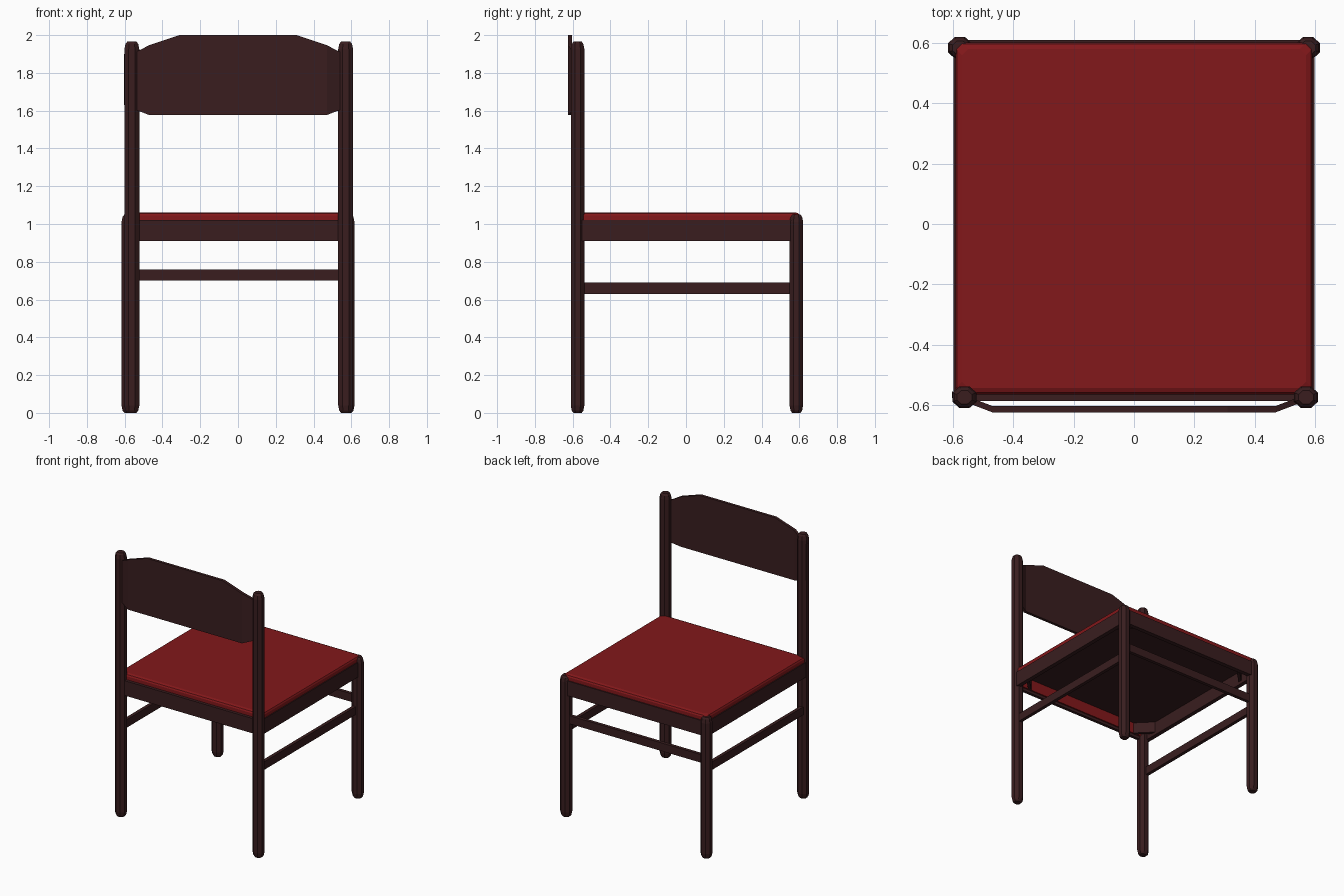
import bpy, bmesh, math
from mathutils import Vector

if "Cube" in bpy.data.objects:
    bpy.data.objects.remove(bpy.data.objects["Cube"])


def material(name, rgb):
    m = bpy.data.materials.new(name)
    m.diffuse_color = (*rgb, 1)
    m.use_nodes = True
    m.node_tree.nodes["Principled BSDF"].inputs["Base Color"].default_value = m.diffuse_color
    return m


WOOD = material("dark brown wood", (0.041, 0.0125, 0.0135))
RED = material("red upholstery", (0.225, 0.009, 0.0105))


def finish(name, bm, mat):
    bmesh.ops.recalc_face_normals(bm, faces=bm.faces)
    me = bpy.data.meshes.new(name)
    bm.to_mesh(me)
    bm.free()
    me.materials.append(mat)
    ob = bpy.data.objects.new(name, me)
    bpy.context.collection.objects.link(ob)
    return ob


def loft(name, rings, mat):
    """Skin a list of closed rings and cap both ends."""
    bm = bmesh.new()
    vs = [[bm.verts.new(p) for p in r] for r in rings]
    n = len(vs[0])
    for a, b in zip(vs, vs[1:]):
        for i in range(n):
            j = (i + 1) % n
            bm.faces.new((a[i], a[j], b[j], b[i]))
    bm.faces.new(vs[0][::-1])
    bm.faces.new(vs[-1])
    return finish(name, bm, mat)


def box(name, lo, hi, mat):
    bm = bmesh.new()
    bmesh.ops.create_cube(bm, size=1)
    lo, hi = Vector(lo), Vector(hi)
    for v in bm.verts:
        v.co = Vector([lo[k] + (v.co[k] + 0.5) * (hi[k] - lo[k]) for k in range(3)])
    return finish(name, bm, mat)


def leg(name, x, y, h):
    """Eight-sided post with narrowed ends."""
    rings = []
    for z, s in ((0, 0.62), (0.012, 0.85), (0.04, 1), (h - 0.04, 1), (h - 0.012, 0.85), (h, 0.62)):
        rings.append([(x + 0.043 * s * math.cos(math.pi / 8 + k * math.pi / 4),
                       y + 0.039 * s * math.sin(math.pi / 8 + k * math.pi / 4), z)
                      for k in range(8)])
    return loft(name, rings, WOOD)


# posts, legs, side rails, side aprons and corner blocks, mirrored left and right
for s, side in ((-1, "left"), (1, "right")):
    leg(side + "_back_post", s * 0.566 + 0.004, -0.574, 1.965)
    leg(side + "_leg", s * 0.577, 0.584, 1.05)
    xs = sorted((s * 0.56, s * 0.585))
    box(side + "_rail", (xs[0], -0.56, 0.63), (xs[1], 0.57, 0.69), WOOD)
    xs = sorted((s * 0.568, s * 0.599))
    box(side + "_apron", (xs[0], -0.56, 0.91), (xs[1], 0.58, 1.02), WOOD)
    for t, end in ((-1, "backrest"), (1, "open")):
        plan = [(0.565, 0.45), (0.565, 0.48), (0.48, 0.565), (0.45, 0.565)]
        loft(f"{side}_{end}_corner_block",
             [[(s * x, t * y, z) for x, y in plan] for z in (0.93, 1.018)], WOOD)

# cross pieces
box("backrest_side_apron", (-0.56, -0.587, 0.91), (0.56, -0.565, 1.02), WOOD)
box("open_side_apron", (-0.57, 0.578, 0.91), (0.57, 0.61, 1.02), WOOD)
box("cross_rail", (-0.57, 0.575, 0.70), (0.57, 0.6, 0.76), WOOD)

# board under the cushion, and cushion edge tucked inside the apron
box("seat_board", (-0.57, -0.553, 1.01), (0.57, 0.58, 1.022), WOOD)
box("cushion_flap", (-0.56, -0.565, 0.93), (0.56, -0.555, 1.025), RED)

# cushion with softened top edge
rings = []
for z, d in ((1.016, 0), (1.045, 0), (1.055, 0.006), (1.062, 0.022)):
    x, y0, y1, c = 0.592 - d, -0.565 + d, 0.602 - d, 0.02
    rings.append([(-x + c, y0, z), (x - c, y0, z), (x, y0 + c, z), (x, y1 - c, z),
                  (x - c, y1, z), (-x + c, y1, z), (-x, y1 - c, z), (-x, y0 + c, z)])
loft("seat_cushion", rings, RED)

# curved backrest board: x, inner y, bottom z, top z
half = [(0.603, -0.555, 1.63, 1.90), (0.53, -0.58, 1.60, 1.915),
        (0.47, -0.603, 1.577, 1.947), (0.31, -0.603, 1.577, 2.0)]
stations = [(-x, y, a, b) for x, y, a, b in half] + half[::-1]
loft("backrest", [[(x, y, a), (x, y - 0.021, a), (x, y - 0.021, b), (x, y, b)]
                  for x, y, a, b in stations], WOOD)
